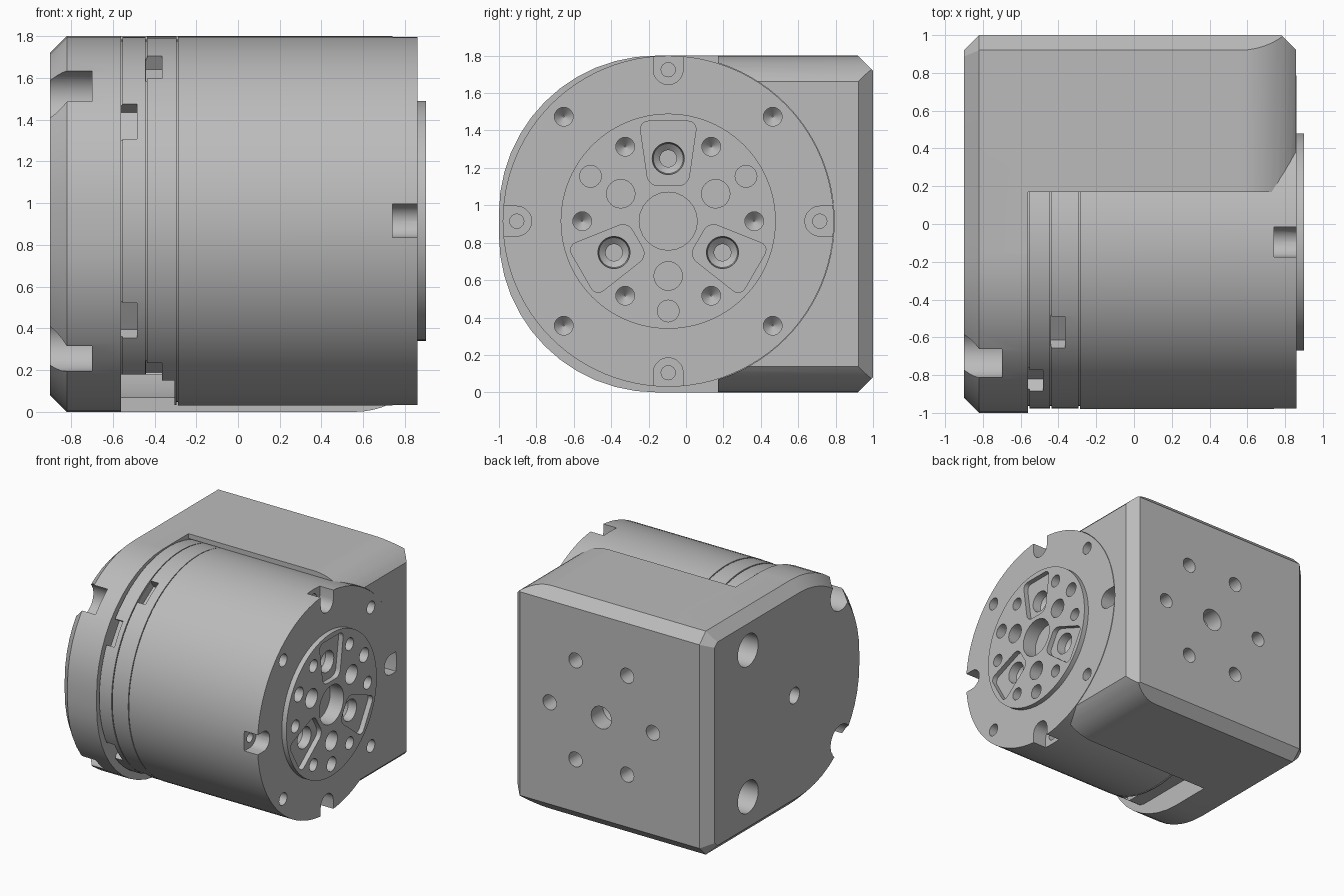
import bpy, bmesh
from math import sin, cos, pi, radians, sqrt
from mathutils import Matrix, Vector

if "Cube" in bpy.data.objects:
    bpy.data.objects.remove(bpy.data.objects["Cube"])

# One grey metal colour for everything
grey = bpy.data.materials.new("machined_grey")
grey.use_nodes = True
COLOUR = (0.5, 0.5, 0.5, 1)
grey.diffuse_color = COLOUR
grey.node_tree.nodes["Principled BSDF"].inputs["Base Color"].default_value = COLOUR

CY, CZ = -0.095, 0.915          # motor axis, running along x
AXIS = Matrix.Translation((0, CY, CZ))
FRONT, HUB = 0.86, 0.9          # motor face and raised hub face
LEFT, SHOULDER, STEP = -0.9, -0.56, 0.17


def make(name, bm, matrix=None):
    bmesh.ops.recalc_face_normals(bm, faces=bm.faces)
    mesh = bpy.data.meshes.new(name)
    bm.to_mesh(mesh)
    bm.free()
    if matrix is not None:
        mesh.transform(matrix)
    mesh.materials.append(grey)
    obj = bpy.data.objects.new(name, mesh)
    bpy.context.collection.objects.link(obj)
    return obj


def lathe(name, profile, segs=32, matrix=AXIS):
    """Revolve (x, radius) points around the local x axis."""
    bm = bmesh.new()
    rings = [[bm.verts.new((x, r * cos(2 * pi * i / segs), r * sin(2 * pi * i / segs)))
              for i in range(segs)] for x, r in profile]
    for a, b in zip(rings, rings[1:]):
        for i in range(segs):
            j = (i + 1) % segs
            bm.faces.new((a[i], a[j], b[j], b[i]))
    bm.faces.new(rings[0])
    bm.faces.new(rings[-1])
    return make(name, bm, matrix)


def prism(name, points, lo, hi, place, matrix=None, bevel=None, rounding=0):
    """Extrude a 2D outline; place(u, v, depth) gives the 3D point."""
    bm = bmesh.new()
    a = [bm.verts.new(place(u, v, lo)) for u, v in points]
    b = [bm.verts.new(place(u, v, hi)) for u, v in points]
    caps = [bm.faces.new(a), bm.faces.new(b)]
    n = len(points)
    sides = [bm.faces.new((a[i], a[(i + 1) % n], b[(i + 1) % n], b[i])) for i in range(n)]
    bmesh.ops.recalc_face_normals(bm, faces=bm.faces)
    if bevel:
        bmesh.ops.bevel(bm, geom=list(caps[0].edges), offset=bevel, segments=1,
                        profile=0.5, affect='EDGES')
    if rounding:
        edges = [e for e in bm.edges if (e.verts[0] in a) != (e.verts[1] in a)]
        bmesh.ops.bevel(bm, geom=edges, offset=rounding, segments=5,
                        profile=0.5, affect='EDGES')
    return make(name, bm, matrix)


def along_x(u, v, d): return (d, u, v)
def along_y(u, v, d): return (u, d, v)
def along_z(u, v, d): return (u, v, d)


def boolean(target, tool, operation='DIFFERENCE'):
    mod = target.modifiers.new("cut", 'BOOLEAN')
    mod.operation, mod.object, mod.solver = operation, tool, 'EXACT'
    bpy.context.view_layer.objects.active = target
    bpy.ops.object.modifier_apply(modifier=mod.name)
    bpy.data.objects.remove(tool)


def rect(u0, u1, v0, v1):
    return [(u0, v0), (u1, v0), (u1, v1), (u0, v1)]


def arc(cu, cv, r, a0, a1, n):
    return [(cu + r * cos(radians(a0 + (a1 - a0) * i / n)),
             cv + r * sin(radians(a0 + (a1 - a0) * i / n))) for i in range(n + 1)]


def turned(angle):
    """Frame on the motor axis: local y points outward at this angle."""
    return AXIS @ Matrix.Rotation(radians(angle), 4, 'X')


# Housing: rounded end plate and square block in one piece
R, C, TOP = 0.84, 0.08, 1.8
outline = (arc(R - 1, TOP - R, R, 90, 180, 12) + arc(R - 1, R, R, 180, 270, 12)
           + [(1 - C, 0), (1, C), (1, TOP - C), (1 - C, TOP)])
housing = prism("housing", outline, LEFT, 1.0, along_x, bevel=C)

# Curved upper and lower edges on the motor side of the block
F = 0.39
end = FRONT - 0.003
sweep = 49.6
side = ([(-1, 0)] + arc(end - 0.297, F, F, -90, sweep - 90, 8)
        + arc(end - 0.297, TOP - F, F, 90 - sweep, 90, 8) + [(-1, TOP)])
boolean(housing, prism("side_form", side, -2, 2, along_y), 'INTERSECT')

# L-shaped plan with a chamfered rear corner
plan = [(-1, -1.1), (SHOULDER, -1.1), (SHOULDER, STEP), (0.95, STEP),
        (0.95, 0.83), (0.68, 1.1), (-1, 1.1)]
boolean(housing, prism("plan_form", plan, -1, 3, along_z), 'INTERSECT')

# Bore for the motor
boolean(housing, lathe("bore", [(SHOULDER, 0.887), (1.2, 0.887)], 96))

# End plate holes: four large near the corners, one small in the middle
for angle in (45, 135, 225, 315):
    m = turned(angle) @ Matrix.Translation((LEFT, 0.835, 0))
    boolean(housing, lathe("plate_hole", [(-0.1, 0.13), (0.2, 0.13)], 32, m))
boolean(housing, lathe("plate_centre_hole", [(-1, 0.065), (-0.75, 0.065)], 24))

# Rear face holes: hexagon of six around a larger one
spots = [(0, 0, 0.09)] + [(0.46 * cos(k * pi / 3), 0.46 * sin(k * pi / 3), 0.06)
                          for k in range(6)]
for dx, dz, r in spots:
    m = Matrix.Translation((0.055 + dx, 1, 0.9 + dz)) @ Matrix.Rotation(-pi / 2, 4, 'Z')
    boolean(housing, lathe("rear_hole", [(-0.1, r), (0.15, r), (0.15 + r / 2, 0.003)], 24, m))

# Motor: two bands, main barrel and raised hub, with thin grooves between
RAD, DEEP = 0.885, 0.868
motor = lathe("motor_barrel", [
    (SHOULDER, DEEP), (-0.553, DEEP), (-0.553, RAD - 0.004), (-0.444, RAD - 0.004),
    (-0.444, DEEP), (-0.436, DEEP), (-0.436, RAD - 0.002), (-0.294, RAD - 0.002),
    (-0.294, DEEP), (-0.287, DEEP), (-0.287, RAD), (FRONT, RAD),
    (FRONT, 0.575), (HUB, 0.575)], 96)

# Relief under the bands
for x0, x1, z in ((-0.6, -0.365, 0.18), (-0.37, -0.305, 0.15)):
    boolean(motor, prism("relief", rect(-1.5, 1.5, -0.5, z), x0, x1, along_x))

# Slots around the bands
for x0, x1, angles in ((-0.6, -0.483, (147, 213)), (-0.44, -0.365, (123, 237))):
    for angle in angles:
        boolean(motor, prism("slot", rect(0.8, 1, -0.1, 0.1), x0, x1,
                             along_x, turned(angle)))


def drill(angle, dist, r, face, depth, tip=0.0):
    m = turned(angle) @ Matrix.Translation((0, dist, 0))
    profile = [(face + 0.1, r), (face - depth, r)]
    if tip:
        profile.append((face - depth - tip, 0.003))
    boolean(motor, lathe("drill", profile, 24, m))


# Rim notches with a screw hole, and rim screw holes between them
for angle in (0, 90, 180, 270):
    notch = arc(0.81, 0, 0.08, 90, 270, 10) + [(1, -0.08), (1, 0.08)]
    boolean(motor, prism("notch", notch, 0.74, 1, along_x, turned(angle)))
    drill(angle, 0.81, 0.038, 0.74, 0.1)
    drill(angle + 45, 0.79, 0.05, FRONT, 0.1, 0.05)

# Hub: centre bore, ring of small holes
drill(0, 0, 0.155, HUB, 0.12)
for k in range(6):
    drill(k * 60, 0.46, 0.05, HUB, 0.1, 0.05)

# Hub: three plain hole pairs and three pockets with stepped bores
for angle in (30, 150, 270):
    drill(angle, 0.48, 0.058, HUB, 0.1)
    drill(angle, 0.293, 0.076, HUB, 0.1)
    m = turned(angle + 60)
    shape = [(0.19, -0.105), (0.535, -0.155), (0.535, 0.155), (0.19, 0.105)]
    boolean(motor, prism("pocket", shape, HUB - 0.04, 1, along_x, m, rounding=0.05))
    m = m @ Matrix.Translation((0, 0.335, 0))
    boolean(motor, lathe("stepped_bore", [(1, 0.098), (0.79, 0.08), (0.76, 0.045),
                                          (0.65, 0.045)], 32, m))

# Smooth curved walls, keep machined edges crisp
for obj in (housing, motor):
    bpy.ops.object.select_all(action='DESELECT')
    obj.select_set(True)
    bpy.context.view_layer.objects.active = obj
    bpy.ops.object.shade_smooth_by_angle(angle=radians(25))
